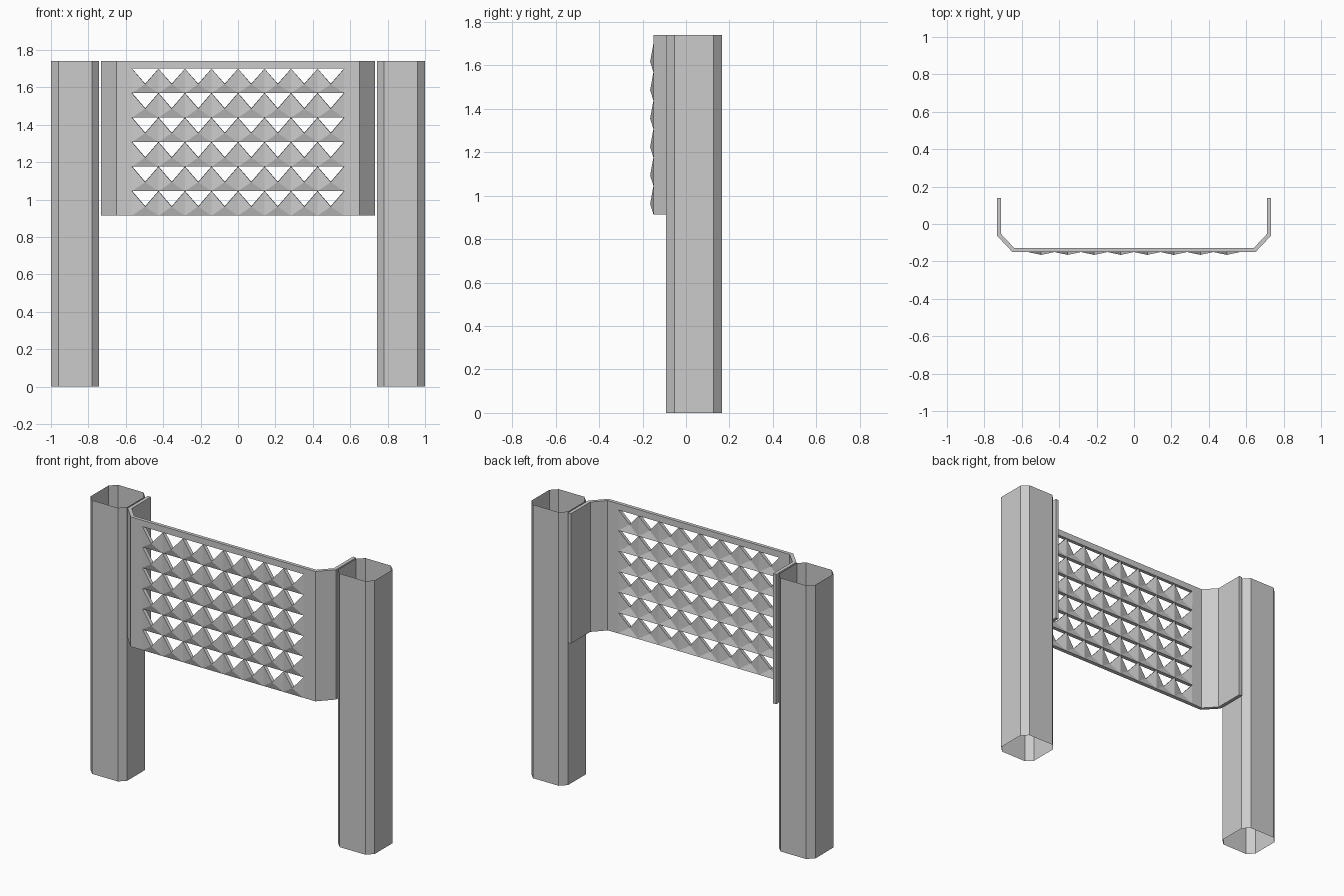
import bpy, bmesh

if "Cube" in bpy.data.objects:
    bpy.data.objects.remove(bpy.data.objects["Cube"])

TOP = 1.74


def make_object(name, bm):
    mesh = bpy.data.meshes.new(name)
    bm.to_mesh(mesh)
    bm.free()
    obj = bpy.data.objects.new(name, mesh)
    bpy.context.collection.objects.link(obj)
    return obj


# Hollow chamfered posts, open at both ends
def post(name, cx, cy=0.036, half=0.129, flat=0.09):
    ring = [(-flat, -half), (flat, -half), (half, -flat), (half, flat),
            (flat, half), (-flat, half), (-half, flat), (-half, -flat)]
    bm = bmesh.new()
    low = [bm.verts.new((cx + x, cy + y, 0)) for x, y in ring]
    high = [bm.verts.new((cx + x, cy + y, TOP)) for x, y in ring]
    for i in range(8):
        j = (i + 1) % 8
        bm.faces.new((low[i], low[j], high[j], high[i]))
    return make_object(name, bm)


post("left_post", -0.871)
post("right_post", 0.871)

# Folded panel with rows of punched triangular openings
HOLES, ROWS = 8, 6
HALF_W, FRONT = 0.567, -0.15
PITCH_X, PITCH_Z = 2 * HALF_W / HOLES, 0.131
HOLE_H, BUMP = 0.083, 0.015

wing = [(-0.733, 0.14), (-0.733, -0.062), (-0.65, FRONT)]
cols = wing + [(-HALF_W + i * PITCH_X, FRONT) for i in range(HOLES + 1)]
cols += [(-x, y) for x, y in reversed(wing)]
levels = [TOP] + [1.70 - r * PITCH_Z for r in range(ROWS + 1)]

bm = bmesh.new()
grid = [[bm.verts.new((x, y, z)) for x, y in cols] for z in levels]
for r in range(len(levels) - 1):
    for c in range(len(cols) - 1):
        tl, tr = grid[r][c], grid[r][c + 1]
        bl, br = grid[r + 1][c], grid[r + 1][c + 1]
        if r > 0 and 3 <= c < 3 + HOLES:
            # Lower tip of the opening is pushed out of the sheet
            tip = bm.verts.new(((tl.co.x + tr.co.x) / 2, FRONT - BUMP,
                                levels[r] - HOLE_H))
            for tri in ((tl, bl, tip), (bl, br, tip), (br, tr, tip)):
                bm.faces.new(tri)
        else:
            bm.faces.new((bl, br, tr, tl))
panel = make_object("perforated_panel", bm)

# Sheet thickness
solid = panel.modifiers.new("thickness", 'SOLIDIFY')
solid.thickness = 0.022
solid.offset = -1
solid.use_even_offset = True
